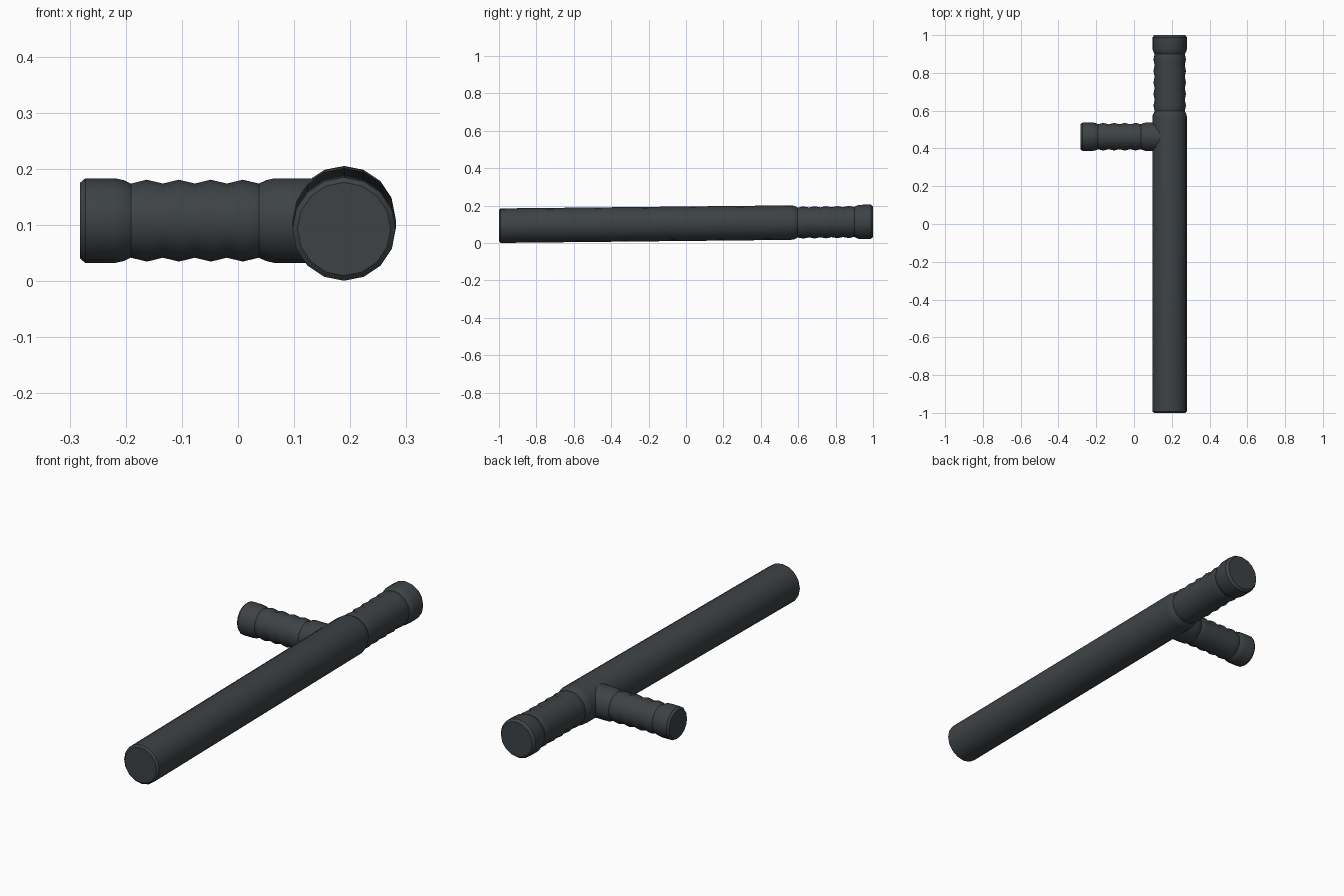
import bpy, bmesh, math
from mathutils import Vector

if "Cube" in bpy.data.objects:
    bpy.data.objects.remove(bpy.data.objects["Cube"])

mat = bpy.data.materials.new("dark slate")
mat.diffuse_color = (0.047, 0.055, 0.060, 1)
mat.use_nodes = True
mat.node_tree.nodes["Principled BSDF"].inputs["Base Color"].default_value = mat.diffuse_color


def ribs(start, end, count, low, high):
    """Zigzag grip profile: valleys at both ends, count peaks between."""
    n = count * 2
    return [(start + (end - start) * i / n, high if i % 2 else low) for i in range(n + 1)]


def lathe(name, profile, to_world, across, up, sides=16):
    """Sweep (position, radius) profile into a closed 16-sided turned part."""
    bm = bmesh.new()
    rings = []
    for t, r in profile:
        c = to_world(t)
        rings.append([bm.verts.new(c + across * (r * math.sin(2 * math.pi * k / sides))
                                   + up * (r * math.cos(2 * math.pi * k / sides)))
                      for k in range(sides)])
    for a, b in zip(rings, rings[1:]):
        for k in range(sides):
            j = (k + 1) % sides
            bm.faces.new((a[k], a[j], b[j], b[k]))
    bm.faces.new(rings[0])
    bm.faces.new(rings[-1])
    bmesh.ops.recalc_face_normals(bm, faces=bm.faces)
    me = bpy.data.meshes.new(name)
    bm.to_mesh(me)
    bm.free()
    me.materials.append(mat)
    ob = bpy.data.objects.new(name, me)
    bpy.context.collection.objects.link(ob)
    bpy.ops.object.select_all(action='DESELECT')
    ob.select_set(True)
    bpy.context.view_layer.objects.active = ob
    bpy.ops.object.shade_smooth_by_angle(angle=math.radians(32))
    return ob


X, Y, Z = Vector((1, 0, 0)), Vector((0, 1, 0)), Vector((0, 0, 1))

# Long shaft with shoulder, ribbed grip and end knob, rising slightly to the back
R = 0.0922
shaft = ([(-1.0, 0.083), (-0.992, R), (0.562, R), (0.58, 0.089)]
         + ribs(0.597, 0.9, 5, 0.080, 0.086)
         + [(0.912, 0.087), (0.928, 0.0915), (0.988, 0.0915), (1.0, 0.082)])
lathe("main_shaft", shaft, lambda t: Vector((0.189, t, 0.103 + 0.0105 * t)), X, Z)

# Side handle with end knob, ribbed grip and collar running into the shaft
r = 0.0755
handle = ([(-0.282, 0.067), (-0.272, r), (-0.22, r), (-0.203, 0.072)]
          + ribs(-0.191, 0.037, 4, 0.066, 0.073)
          + [(0.05, 0.072), (0.065, r), (0.189, r)])
lathe("side_handle", handle, lambda t: Vector((t, 0.462, 0.1075)), Y, Z)
